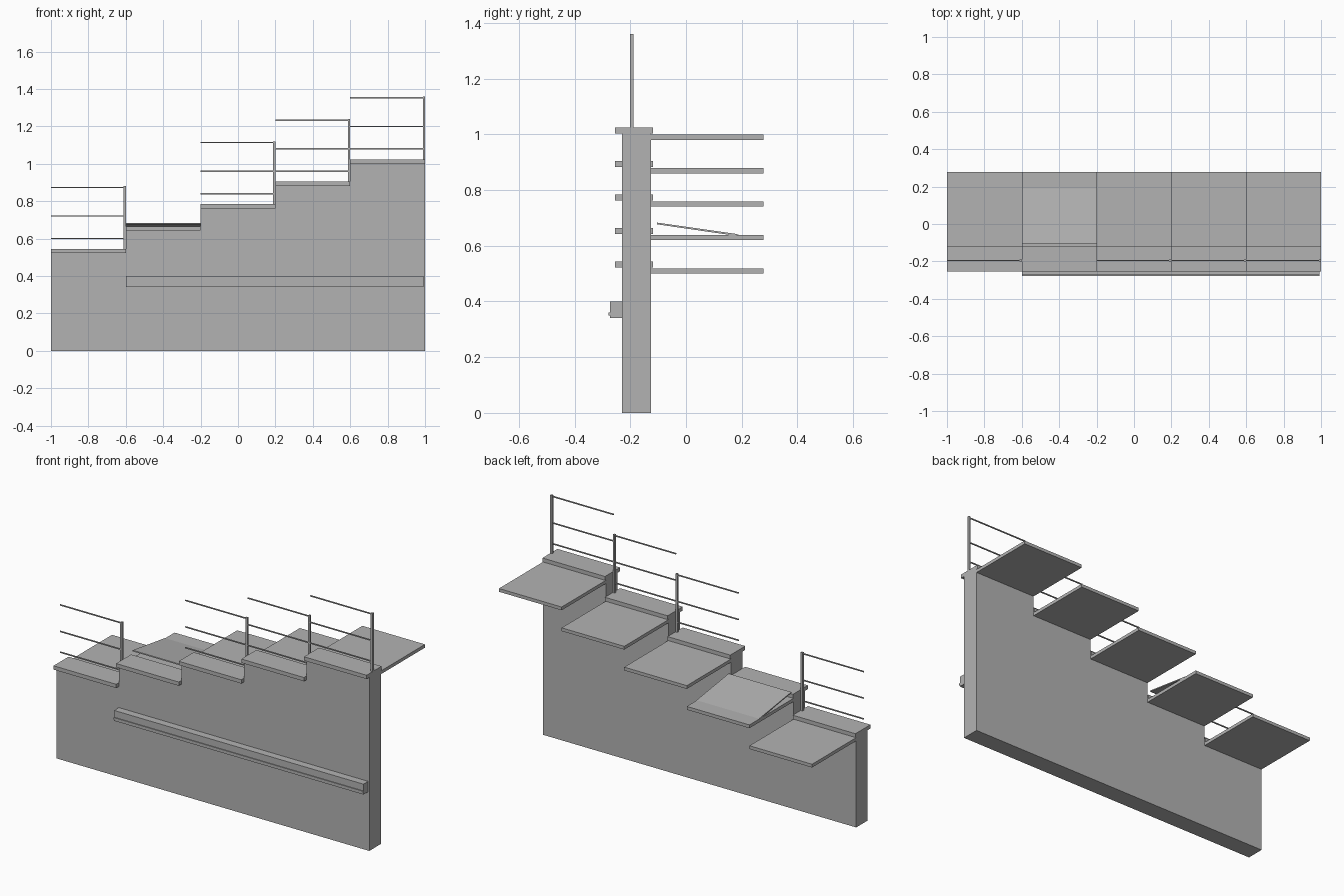
import bpy, bmesh, math
from mathutils import Matrix

if "Cube" in bpy.data.objects:
    bpy.data.objects.remove(bpy.data.objects["Cube"])

concrete = bpy.data.materials.new("concrete grey")
concrete.diffuse_color = (0.45, 0.45, 0.45, 1)
concrete.use_nodes = True
concrete.node_tree.nodes["Principled BSDF"].inputs["Base Color"].default_value = concrete.diffuse_color


def finish(name, bm):
    bmesh.ops.recalc_face_normals(bm, faces=bm.faces)
    mesh = bpy.data.meshes.new(name)
    bm.to_mesh(mesh)
    bm.free()
    mesh.materials.append(concrete)
    obj = bpy.data.objects.new(name, mesh)
    bpy.context.collection.objects.link(obj)
    return obj


def box(name, x, y, z):
    """Box from (min, max) ranges."""
    bm = bmesh.new()
    size = [r[1] - r[0] for r in (x, y, z)]
    mid = [(r[0] + r[1]) / 2 for r in (x, y, z)]
    bmesh.ops.create_cube(bm, size=1, matrix=Matrix.Translation(mid) @ Matrix.Diagonal((*size, 1)))
    return finish(name, bm)


def extrude(name, points, direction):
    """Closed polygon extruded along a vector."""
    bm = bmesh.new()
    face = bm.faces.new([bm.verts.new(p) for p in points])
    result = bmesh.ops.extrude_face_region(bm, geom=[face])
    verts = [v for v in result["geom"] if isinstance(v, bmesh.types.BMVert)]
    bmesh.ops.translate(bm, verts=verts, vec=direction)
    return finish(name, bm)


STEPS, RUN, RISE, BASE = 5, 0.4, 0.12, 0.522
RAIL_Y = -0.195

# Stepped wall
outline = [(1.0, -0.23, 0), (-1.0, -0.23, 0)]
for i in range(STEPS):
    x, z = -1 + i * RUN, BASE + i * RISE
    outline += [(x, -0.23, z), (x + RUN, -0.23, z)]
extrude("stepped_wall", outline, (0, 0.105, 0))

for i in range(STEPS):
    x0, z = -1 + i * RUN, BASE + i * RISE
    x1 = x0 + RUN
    # Coping on the wall and landing slab behind it
    box(f"coping_{i}", (x0, x1), (-0.255, -0.118), (z, z + 0.022))
    box(f"landing_slab_{i}", (x0, x1), (-0.125, 0.278), (z - 0.022, z - 0.003))
    if i == 1:
        continue
    # Guard rail: post at the high end with three bars
    box(f"rail_post_{i}", (x1 - 0.012, x1), (RAIL_Y - 0.006, RAIL_Y + 0.006), (z, z + 0.358))
    for j, h in enumerate((0.078, 0.198, 0.351)):
        box(f"rail_bar_{i}_{j}", (x0, x1 - 0.006),
            (RAIL_Y - 0.003, RAIL_Y + 0.003), (z + h - 0.003, z + h + 0.003))

# Tilted plate on the second landing
extrude("tilted_plate",
        [(-0.6, -0.105, 0.677), (-0.6, -0.104, 0.683), (-0.6, 0.19, 0.641), (-0.6, 0.17, 0.637)],
        (RUN, 0, 0))

# Ledge along the front with a small lip
box("front_ledge", (-0.6, 0.993), (-0.273, -0.225), (0.34, 0.40))
box("ledge_lip", (-0.6, 0.993), (-0.278, -0.272), (0.35, 0.361))
